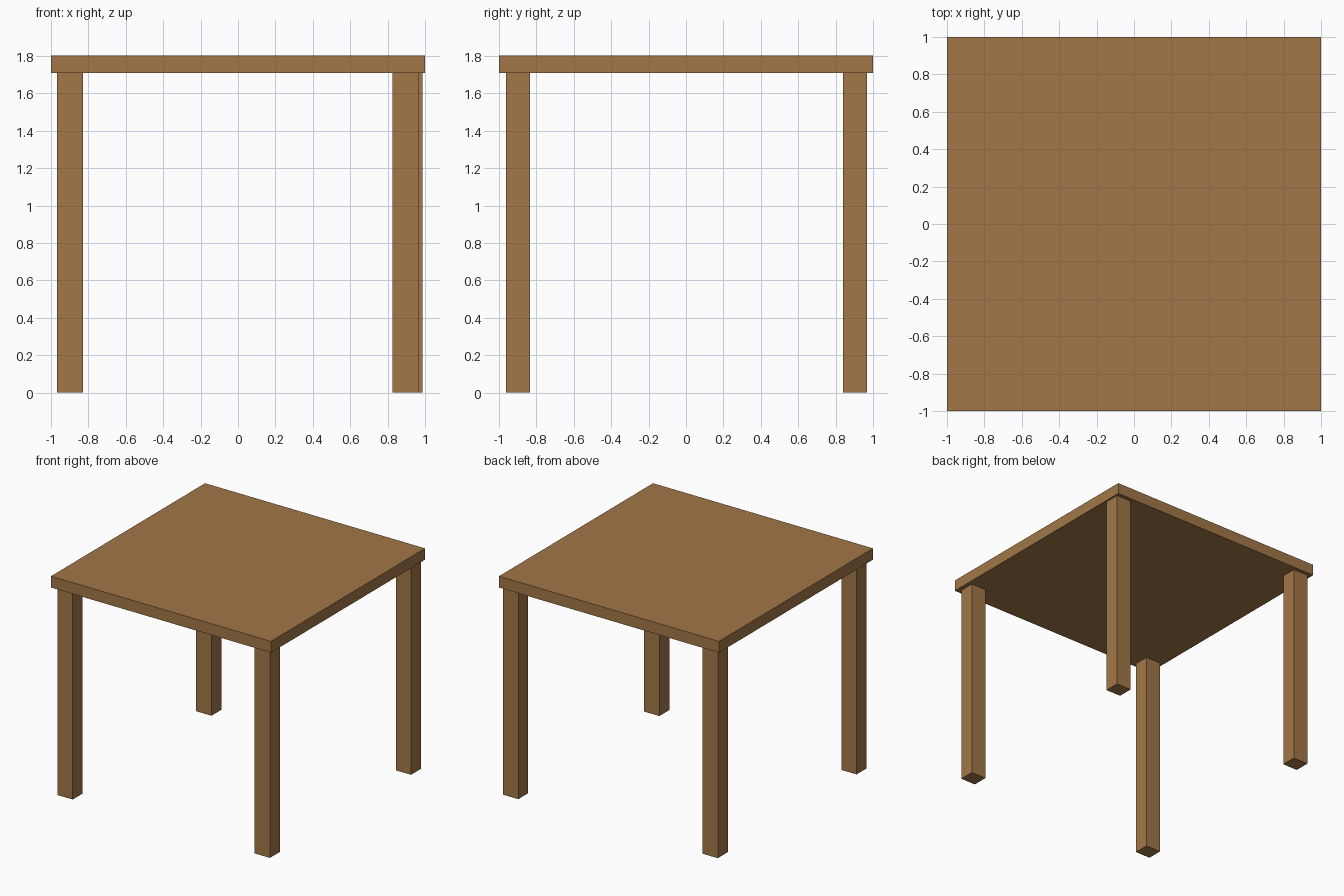
import bpy

if "Cube" in bpy.data.objects:
    bpy.data.objects.remove(bpy.data.objects["Cube"])

wood = bpy.data.materials.new("wood brown")
wood.diffuse_color = (0.36, 0.184, 0.063, 1.0)
wood.use_nodes = True
wood.node_tree.nodes["Principled BSDF"].inputs["Base Color"].default_value = wood.diffuse_color


def box(name, x0, x1, y0, y1, z0, z1):
    bpy.ops.mesh.primitive_cube_add(
        size=1, location=((x0 + x1) / 2, (y0 + y1) / 2, (z0 + z1) / 2))
    ob = bpy.context.object
    ob.name = name
    ob.scale = (x1 - x0, y1 - y0, z1 - z0)
    bpy.ops.object.transform_apply(location=False, rotation=False, scale=True)
    ob.data.materials.append(wood)
    return ob


# square top slab
TOP, UNDER = 1.803, 1.71
box("table_top", -1, 1, -1, 1, UNDER, TOP)

# four legs; the back right one sits slightly further out
LEG_X, LEG_Y = 0.139, 0.129
for name, x, y in (
    ("front_left_leg", -0.967, -0.963),
    ("front_right_leg", 0.826, -0.963),
    ("back_left_leg", -0.967, 0.839),
    ("back_right_leg", 0.847, 0.839),
):
    box(name, x, x + LEG_X, y, y + LEG_Y, 0, UNDER)
